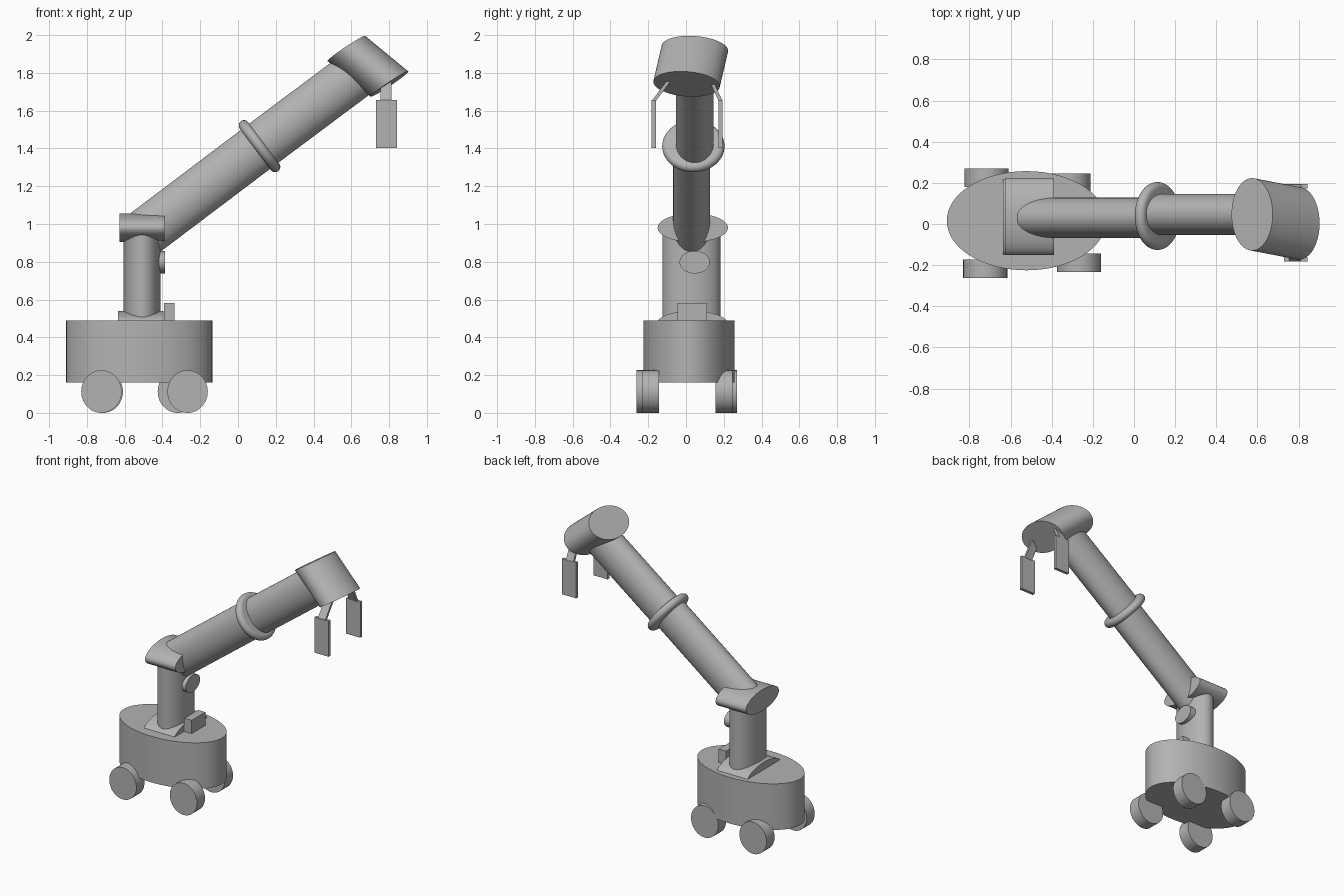
import bpy, bmesh, math
from mathutils import Vector, Matrix

if "Cube" in bpy.data.objects:
    bpy.data.objects.remove(bpy.data.objects["Cube"])

grey = bpy.data.materials.new("plain_grey")
grey.diffuse_color = (0.45, 0.45, 0.45, 1)
grey.use_nodes = True
grey.node_tree.nodes["Principled BSDF"].inputs["Base Color"].default_value = grey.diffuse_color


def finish(name, bm):
    bmesh.ops.recalc_face_normals(bm, faces=bm.faces)
    mesh = bpy.data.meshes.new(name)
    bm.to_mesh(mesh)
    bm.free()
    mesh.materials.append(grey)
    obj = bpy.data.objects.new(name, mesh)
    bpy.context.collection.objects.link(obj)
    return obj


def tube(name, a, b, u, v, n=64):
    """Capped elliptical (possibly sheared) cylinder from a to b with half-axes u, v."""
    a, b, u, v = map(Vector, (a, b, u, v))
    bm = bmesh.new()
    angles = [2 * math.pi * i / n for i in range(n)]
    rings = [[bm.verts.new(c + u * math.cos(t) + v * math.sin(t)) for t in angles] for c in (a, b)]
    for i in range(n):
        j = (i + 1) % n
        bm.faces.new((rings[0][i], rings[0][j], rings[1][j], rings[1][i]))
    bm.faces.new(rings[0])
    bm.faces.new(rings[1])
    return finish(name, bm)


def box(name, lo, hi, shift=0.0):
    """Box between two corners; shift slides the top sideways in y."""
    bm = bmesh.new()
    bmesh.ops.create_cube(bm, size=1)
    for p in bm.verts:
        top = p.co.z > 0
        p.co = Vector([lo[k] + (p.co[k] + 0.5) * (hi[k] - lo[k]) for k in range(3)])
        if top:
            p.co.y += shift
    return finish(name, bm)


# Oval chassis
tube("chassis", (-0.523, 0.016, 0.16), (-0.523, 0.016, 0.488), (0.387, 0, 0), (0, 0.241, 0))

# Four wheels, each slightly offset
for name, x, y in (("front_left_wheel", -0.723, -0.218), ("front_right_wheel", -0.267, -0.188),
                   ("back_left_wheel", -0.716, 0.224), ("back_right_wheel", -0.318, 0.2)):
    tube(name, (x, y - 0.045, 0.113), (x, y + 0.045, 0.113), (0.107, 0, 0), (0, 0, 0.113))

# Domed mount, column, shoulder and knob
tube("column_mount", (-0.636, 0.033, 0.468), (-0.395, 0.033, 0.468), (0, 0.19, 0), (0, 0, 0.072))
tube("column", (-0.508, 0.029, 0.47), (-0.508, 0.029, 0.97), (0.098, 0, 0), (0, 0.154, 0))
tube("shoulder", (-0.627, 0.036, 0.98), (-0.389, 0.036, 0.98), (0, 0.186, 0), (0, 0, 0.076))
tube("knob", (-0.5, 0.046, 0.798), (-0.387, 0.046, 0.798), (0, 0.08, 0), (0, 0, 0.06))
box("control_box", (-0.392, -0.045, 0.48), (-0.335, 0.11, 0.583))

# Two arm sections on one slope
slope = math.radians(36.8)
side = Vector((math.sin(slope), 0, -math.cos(slope))) * 0.129
tube("lower_arm", (-0.49, 0.03, 0.955), (0.114, 0.03, 1.411), side, (0, 0.098, 0))
tube("upper_arm", (0.114, 0.046, 1.411), (0.66, 0.046, 1.819), side, (0, 0.1, 0))

# Rounded collar where the sections meet
bm = bmesh.new()
steps = 12
rim = [(0.137 + 0.028 * math.sin(math.pi * i / steps), -0.028 * math.cos(math.pi * i / steps))
       for i in range(steps + 1)]
profile = [(0, -0.028)] + rim + [(0, 0.028)]
verts = [bm.verts.new((r, 0, h)) for r, h in profile]
edges = [bm.edges.new(pair) for pair in zip(verts, verts[1:])]
bmesh.ops.spin(bm, geom=verts + edges, cent=(0, 0, 0), axis=(0, 0, 1), angle=2 * math.pi, steps=64)
bmesh.ops.remove_doubles(bm, verts=bm.verts, dist=0.0005)
turn = Matrix.Rotation(math.pi / 2 - slope, 4, "Y")
bm.transform(Matrix.Translation((0.114, 0.039, 1.412)) @ turn)
finish("arm_collar", bm)

# Slanted wrist
tube("wrist", (0.574, 0.047, 1.929), (0.802, 0.003, 1.741), (0.1, 0, 0.066), (0, 0.176, -0.012))

# Gripper: two flat pads on leaning links
for name, y0, y1, lean in (("near", -0.182, -0.16, 0.085), ("far", 0.173, 0.194, -0.053)):
    box(name + "_gripper_pad", (0.73, y0, 1.403), (0.842, y1, 1.656))
    box(name + "_gripper_link", (0.754, y0, 1.65), (0.812, y1, 1.765), lean)

# Smooth curved sides, sharp rims
bpy.ops.object.select_all(action="SELECT")
bpy.context.view_layer.objects.active = bpy.data.objects["chassis"]
bpy.ops.object.shade_smooth_by_angle(angle=math.radians(35))
